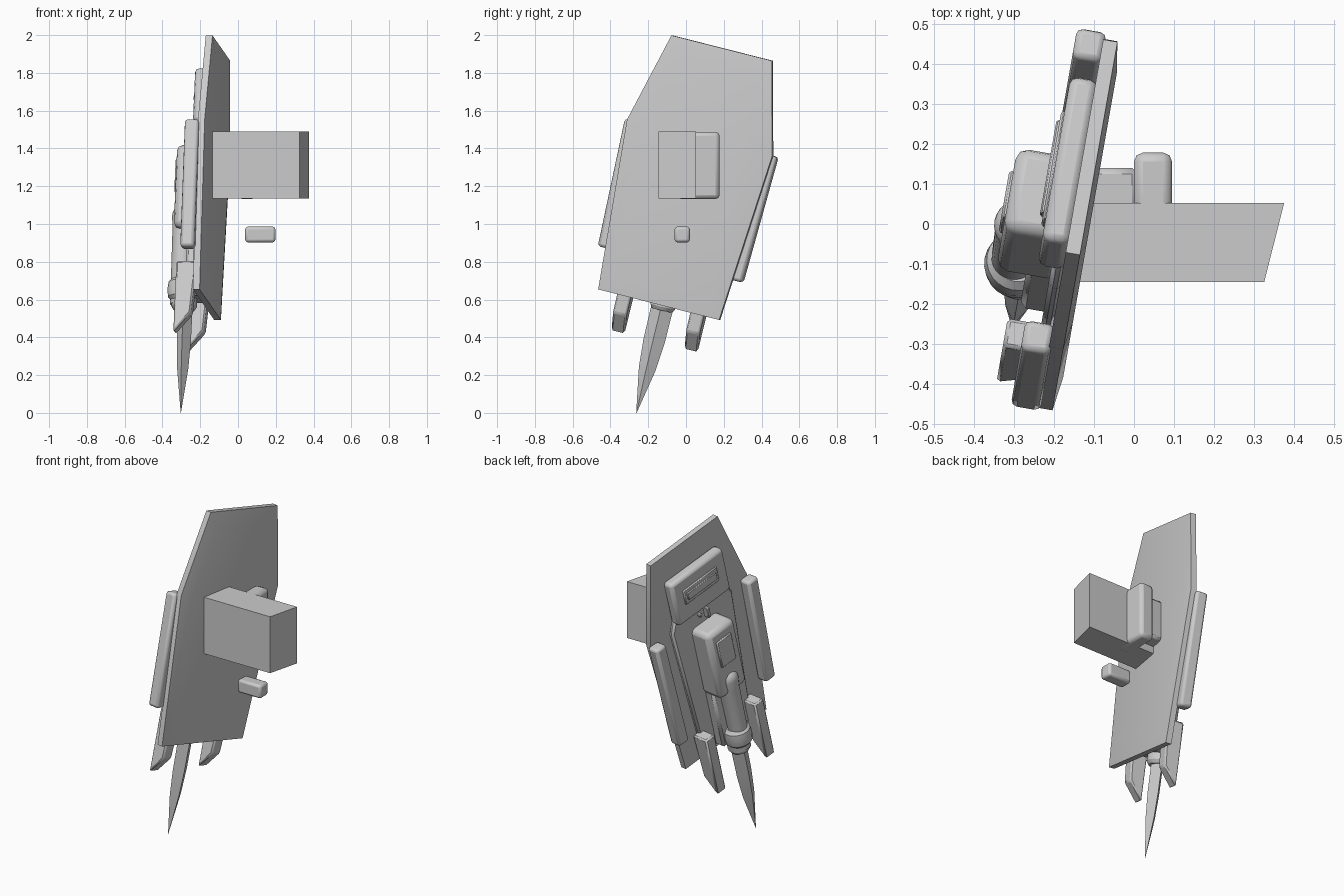
import bpy, bmesh
from math import radians, sin, cos, pi
from mathutils import Matrix, Vector

if "Cube" in bpy.data.objects:
    bpy.data.objects.remove(bpy.data.objects["Cube"], do_unlink=True)

grey = bpy.data.materials.new("light_grey")
grey.use_nodes = True
grey.diffuse_color = (0.6, 0.6, 0.6, 1)
grey.node_tree.nodes["Principled BSDF"].inputs["Base Color"].default_value = (0.6, 0.6, 0.6, 1)

# Leaning shield frame: x across, y = depth outward, z along the shield axis
SHIELD = (Matrix.Translation((-0.147, -0.145, 0.573)) @ Matrix.Rotation(radians(-100), 4, 'Z')
          @ Matrix.Rotation(radians(-14), 4, 'Y') @ Matrix.Scale(-1, 4, (0, 1, 0)))
WORLD = Matrix.Identity(4)


def loft(name, rings, frame=SHIELD, bevel=0.0, segments=1):
    """Skin a stack of equal point rings, cap both ends and bevel the edges."""
    bm = bmesh.new()
    rows = [[bm.verts.new(frame @ Vector(p)) for p in ring] for ring in rings]
    n = len(rows[0])
    for a, b in zip(rows, rows[1:]):
        for i in range(n):
            j = (i + 1) % n
            bm.faces.new((a[i], a[j], b[j], b[i]))
    bm.faces.new(rows[0])
    bm.faces.new(rows[-1])
    bmesh.ops.recalc_face_normals(bm, faces=bm.faces)
    mesh = bpy.data.meshes.new(name)
    bm.to_mesh(mesh)
    bm.free()
    mesh.materials.append(grey)
    obj = bpy.data.objects.new(name, mesh)
    bpy.context.collection.objects.link(obj)
    if bevel:
        mod = obj.modifiers.new("edge_bevel", 'BEVEL')
        mod.width, mod.segments = bevel, segments
    bpy.ops.object.select_all(action='DESELECT')
    obj.select_set(True)
    bpy.context.view_layer.objects.active = obj
    bpy.ops.object.shade_smooth_by_angle(angle=radians(30))
    return obj


def slab(name, outline, d0, d1, **kw):
    """Extrude an x/z outline from depth d0 to d1."""
    return loft(name, [[(x, d, z) for x, z in outline] for d in (d0, d1)], **kw)


def box(name, x0, x1, y0, y1, z0, z1, **kw):
    return slab(name, [(x0, z0), (x1, z0), (x1, z1), (x0, z1)], y0, y1, **kw)


def turned(name, profile, depth, sides=24, squash=1.0, **kw):
    """Round part along the shield axis from (radius, z) pairs."""
    angles = [2 * pi * i / sides for i in range(sides)]
    return loft(name, [[(r * cos(a), depth + r * squash * sin(a), z) for a in angles]
                       for r, z in profile], **kw)


def mirrored(half):
    return half + [(-x, z) for x, z in reversed(half)]


# Shield plate with a shallow raised inner face
outline = mirrored([(0.335, 0), (0.402, 0.91), (0.278, 1.40)])
inner = [(x * 0.8, 0.66 + (z - 0.66) * 0.87) for x, z in outline]
loft("shield_plate", [[(x, 0.036, z) for x, z in outline],
                      [(x, 0.0, z) for x, z in outline],
                      [(x, -0.012, z) for x, z in inner]])

# Raised layer and top panel with its slot plate
slab("raised_layer", mirrored([(0.2, 0.03), (0.25, 0.9), (0.2, 1.0)]), 0.03, 0.065, bevel=0.012)
box("top_panel", -0.215, 0.215, 0.03, 0.1, 0.95, 1.24, bevel=0.02, segments=2)
box("slot_frame", -0.14, 0.14, 0.09, 0.108, 1.06, 1.16, bevel=0.006)
box("slot_bar", -0.12, 0.12, 0.1, 0.116, 1.085, 1.135, bevel=0.004)
box("lock_pin", 0.01, 0.03, 0.06, 0.1, 0.87, 0.94, bevel=0.004)
box("lock_stud", -0.04, -0.02, 0.06, 0.085, 0.9, 0.92, bevel=0.004)

# Side rails and lower fins
for side, s in (("left", -1), ("right", 1)):
    slab(side + "_rail", [(s * x, z) for x, z in
                          ((0.32, 0.22), (0.4, 0.22), (0.422, 0.91), (0.342, 0.91))],
         0.03, 0.105, bevel=0.016, segments=2)
    section = [(0.04, 0.18), (0.15, 0.18), (0.15, -0.205), (0.06, -0.1)]
    loft(side + "_fin", [[(s * x, d, z) for d, z in section] for x in (0.165, 0.24)], bevel=0.009)

# Central housing
box("lower_housing", -0.1, 0.1, 0.04, 0.125, 0.03, 0.5, bevel=0.015)
box("upper_housing", -0.11, 0.11, 0.04, 0.2, 0.4, 0.85, bevel=0.03, segments=2)
box("hatch", -0.06, 0.06, 0.19, 0.21, 0.6, 0.78, bevel=0.006)

# Launcher tube, rounded cap, ring and blade
cap = [(0.065 * cos(a), 0.48 + 0.065 * sin(a)) for a in [pi / 2 * i / 6 for i in range(6)]]
turned("launcher_tube", [(0.055, 0), (0.06, 0.42)] + cap, 0.16)
turned("tube_ring", [(0.06, 0.02), (0.078, 0.04), (0.083, 0.08), (0.078, 0.12), (0.06, 0.14)], 0.15)
turned("tube_nozzle", [(0.055, -0.03), (0.068, -0.01), (0.068, 0.04)], 0.14)
turned("blade", [(0.06, 0.03), (0.058, -0.2), (0.046, -0.35), (0.001, -0.591)],
       0.133, sides=4, squash=0.65)

# Arm mount, bracket and grip behind the shield
mount = [(-0.145, -0.145), (0.325, -0.145), (0.375, 0.053), (-0.11, 0.053)]
loft("arm_mount", [[(x, y, z) for x, y in mount] for z in (1.135, 1.49)], frame=WORLD)
box("bracket", 0.0, 0.095, -0.046, 0.178, 1.132, 1.488, frame=WORLD, bevel=0.022, segments=2)
box("bracket_link", -0.12, 0.01, 0.0, 0.14, 1.18, 1.44, frame=WORLD, bevel=0.015)
box("grip", 0.038, 0.198, -0.06, 0.02, 0.903, 0.986, frame=WORLD, bevel=0.014, segments=2)
